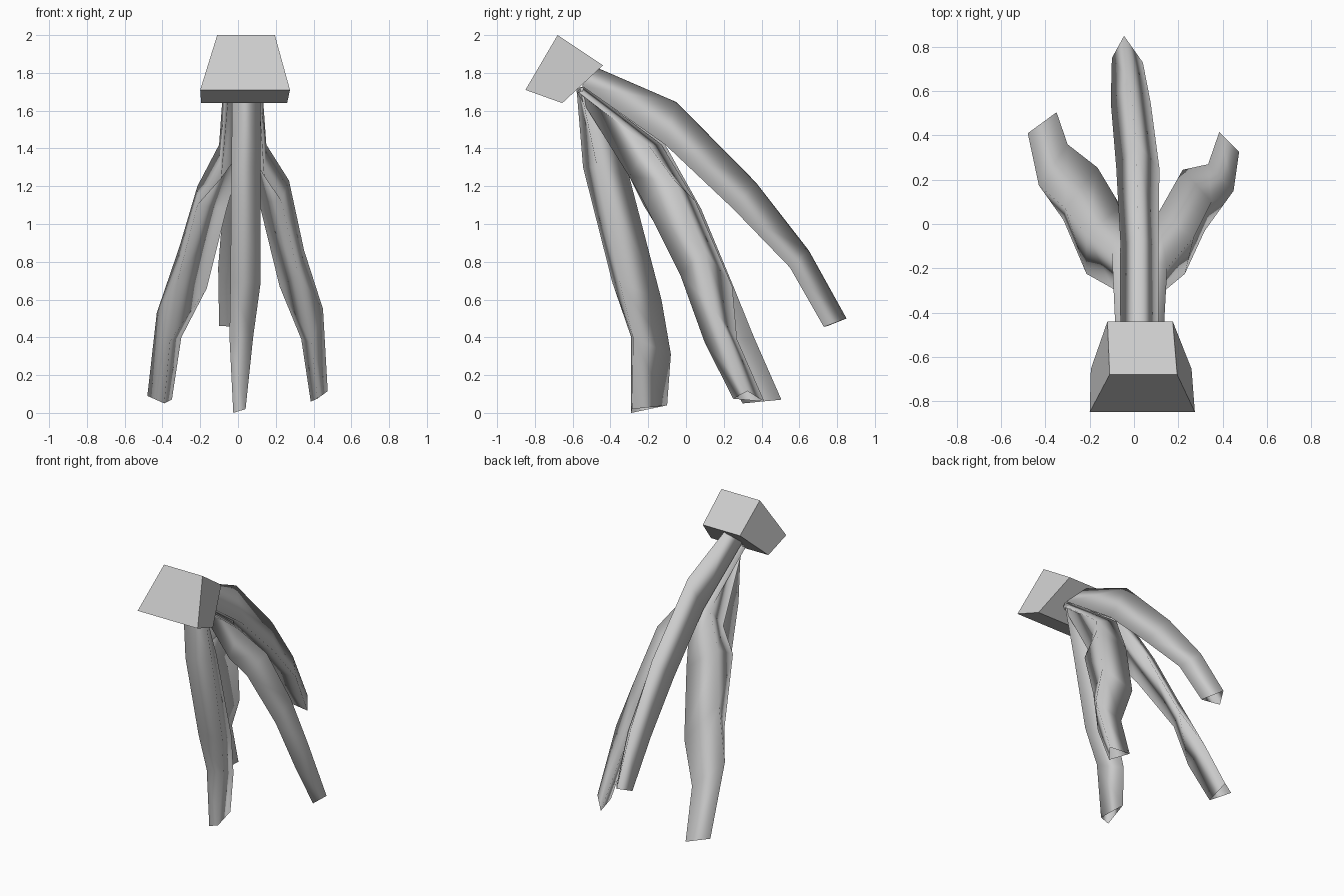
import bpy, bmesh


def loft(name, rails, capped=False):
    """Skin a tube whose long edges follow the given rails; limbs are smooth and open-ended."""
    bm = bmesh.new()
    rings = [[bm.verts.new(p) for p in ring] for ring in zip(*rails)]
    n = len(rails)
    for a, b in zip(rings, rings[1:]):
        for i in range(n):
            j = (i + 1) % n
            bm.faces.new((a[i], a[j], b[j], b[i])).smooth = not capped
    if capped:
        bm.faces.new(rings[0])
        bm.faces.new(rings[-1])
    bmesh.ops.recalc_face_normals(bm, faces=bm.faces[:])
    mesh = bpy.data.meshes.new(name)
    bm.to_mesh(mesh)
    bm.free()
    obj = bpy.data.objects.new(name, mesh)
    bpy.context.collection.objects.link(obj)
    return obj


# Tilted, tapered block at the top: (x left, x right, y, z) around its side profile
profile = [(-.11, .195, -.68, 2.0), (-.12, .175, -.44, 1.84),
           (-.195, .26, -.655, 1.64), (-.20, .275, -.85, 1.71)]
loft("top_block", [[(l, y, z), (r, y, z)] for l, r, y, z in profile], capped=True)

# Front limb: left, right and rear edges
loft("front_limb", [
    [(-.03, -.58, 1.72), (-.035, -.545, 1.30), (-.04, -.39, .69), (-.045, -.29, .40), (-.025, -.29, 0)],
    [(.12, -.56, 1.72), (.12, -.47, 1.30), (.12, -.35, .69), (.08, -.28, .40), (.04, -.285, .02)],
    [(.04, -.53, 1.73), (.04, -.30, 1.25), (.04, -.13, .60), (.02, -.08, .31), (.01, -.10, .04)],
])

# Rear limb: top ridge and two lower edges
rear = [(-.55, 1.73), (-.11, 1.42), (.25, 1.08), (.55, .77)]
loft("rear_limb", [
    [(.02, -.50, 1.84), (.02, -.05, 1.645), (.01, .37, 1.22), (-.02, .65, .86), (-.045, .85, .50)],
    [(x, y, z) for x, (y, z) in zip((-.06, -.06, -.08, -.105), rear)] + [(-.10, .75, .46)],
    [(x, y, z) for x, (y, z) in zip((.11, .11, .115, .075), rear)] + [(.04, .73, .455)],
])

# Side limbs: outer, inner and front edges
loft("left_limb", [
    [(-.08, -.56, 1.70), (-.10, -.13, 1.42), (-.215, -.05, 1.20), (-.31, .07, .88),
     (-.43, .175, .53), (-.48, .41, .09)],
    [(.00, -.54, 1.73), (.04, -.11, 1.42), (-.06, .08, 1.08), (-.165, .255, .66),
     (-.30, .36, .40), (-.35, .505, .07)],
    [(-.05, -.58, 1.70), (-.09, -.295, 1.24), (-.215, -.225, 1.10), (-.32, .02, .70),
     (-.36, .12, .38), (-.39, .30, .05)],
])
loft("right_limb", [
    [(.13, -.56, 1.70), (.15, -.20, 1.42), (.27, -.06, 1.23), (.35, .10, .86),
     (.45, .15, .55), (.475, .325, .115)],
    [(.06, -.54, 1.73), (.04, -.13, 1.42), (.11, .05, 1.12), (.22, .245, .67),
     (.335, .27, .39), (.385, .415, .06)],
    [(.11, -.58, 1.70), (.14, -.30, 1.25), (.23, -.225, 1.12), (.32, -.03, .73),
     (.39, .10, .37), (.42, .25, .075)],
])
